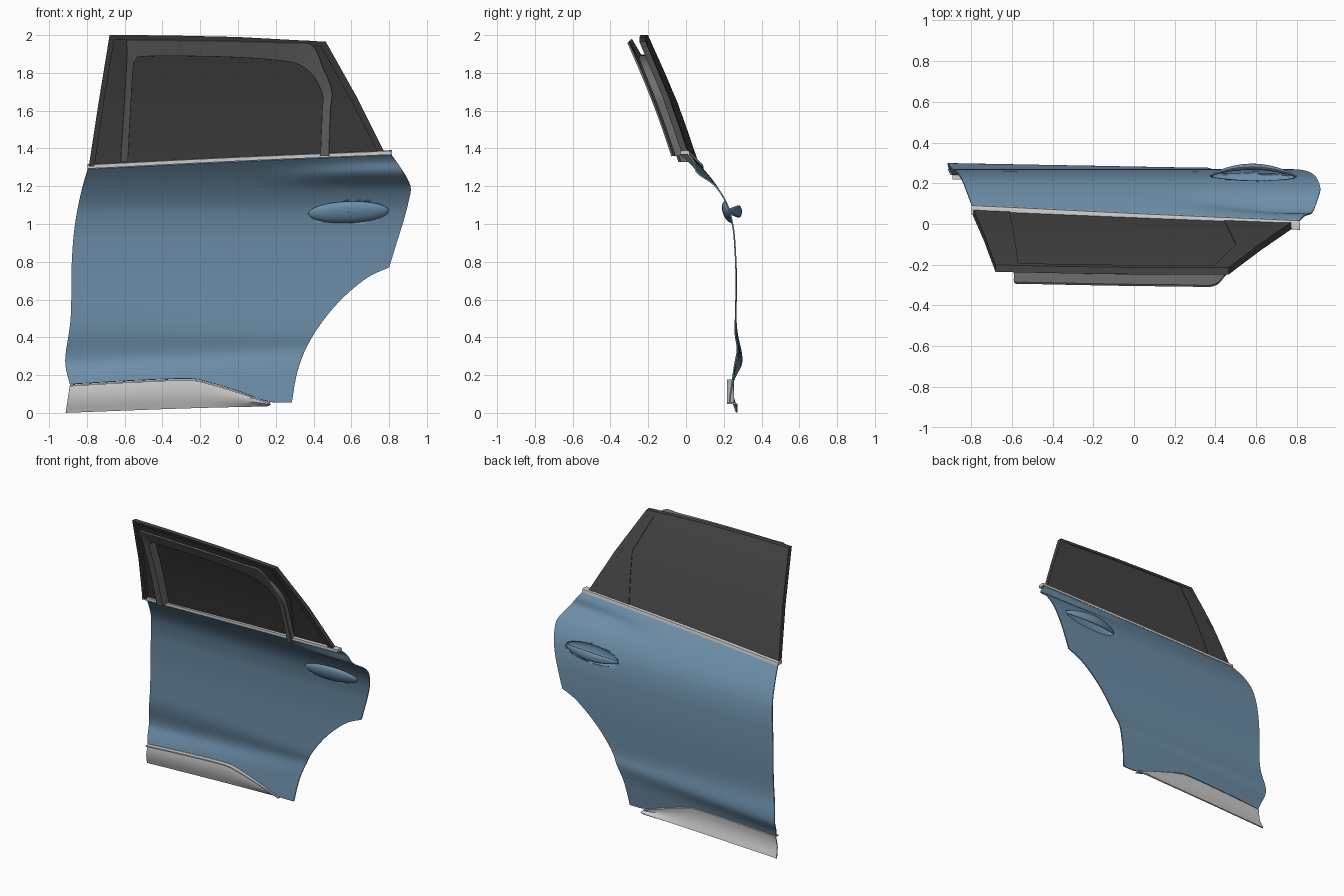
import bpy, bmesh, math
from mathutils import Vector

if "Cube" in bpy.data.objects:
    bpy.data.objects.remove(bpy.data.objects["Cube"])


def material(name, c):
    m = bpy.data.materials.new(name)
    m.diffuse_color = (*c, 1)
    m.use_nodes = True
    m.node_tree.nodes["Principled BSDF"].inputs["Base Color"].default_value = m.diffuse_color
    return m


BLUE = material("blue_paint", (0.15, 0.27, 0.39))
BLACK = material("dark_glass", (0.06, 0.06, 0.06))
DARK = material("dark_grey", (0.16, 0.16, 0.16))


def spline(pts, k=6):
    """Catmull-Rom curve, k samples per segment."""
    p = [Vector(q) for q in pts]
    p = [2 * p[0] - p[1]] + p + [2 * p[-1] - p[-2]]
    out = []
    for i in range(1, len(p) - 2):
        a, b, c, d = p[i - 1:i + 3]
        for j in range(k):
            t = j / k
            out.append(0.5 * (2 * b + (c - a) * t + (2 * a - 5 * b + 4 * c - d) * t * t
                              + (3 * b - a - 3 * c + d) * t ** 3))
    return out + [p[-2]]


def resample(pts, n):
    """n + 1 points evenly spaced along a polyline."""
    acc = [0]
    for a, b in zip(pts, pts[1:]):
        acc.append(acc[-1] + (b - a).length)
    out, i = [], 0
    for j in range(n + 1):
        s = acc[-1] * j / n
        while i < len(pts) - 2 and acc[i + 1] < s:
            i += 1
        out.append(pts[i].lerp(pts[i + 1], min(1, (s - acc[i]) / (acc[i + 1] - acc[i]))))
    return out


def loft(name, rows, mat=None, closed=False, thick=0, offset=1):
    """Skin a list of rows; closed rows become capped tubes, open ones may be thickened."""
    bm = bmesh.new()
    vs = [[bm.verts.new(p) for p in r] for r in rows]
    n = len(rows[0])
    for a, b in zip(vs, vs[1:]):
        for i in range(n if closed else n - 1):
            j = (i + 1) % n
            bm.faces.new((a[i], a[j], b[j], b[i]))
    if closed:
        bm.faces.new(vs[0])
        bm.faces.new(vs[-1])
        bmesh.ops.recalc_face_normals(bm, faces=bm.faces)
    me = bpy.data.meshes.new(name)
    bm.to_mesh(me)
    bm.free()
    ob = bpy.data.objects.new(name, me)
    bpy.context.collection.objects.link(ob)
    if mat:
        me.materials.append(mat)
    bpy.ops.object.select_all(action='DESELECT')
    bpy.context.view_layer.objects.active = ob
    ob.select_set(True)
    if thick:
        m = ob.modifiers.new("thickness", 'SOLIDIFY')
        m.thickness, m.offset = thick, offset
        bpy.ops.object.modifier_apply(modifier=m.name)
    bpy.ops.object.shade_smooth_by_angle(angle=math.radians(35))
    return ob


# Door skin shape: y as a function of x and z
PROFILE = spline([(0, .228), (.1, .24), (.2, .254), (.3, .262), (.45, .265), (.7, .27), (.9, .262),
                  (1.0, .25), (1.1, .223), (1.2, .165), (1.3, .085), (1.4, -.015)])


def skin(x, z):
    for a, b in zip(PROFILE, PROFILE[1:]):
        if z <= b.x:
            break
    y = a.y + (b.y - a.y) * (z - a.x) / (b.x - a.x)
    t = min(1, max(0, (x + .9) / 1.2))                 # lower ridge
    d = z - (.27 + .07 * t)
    w = (.13 - .08 * t) if d > 0 else .07
    y += .038 * (1 - .65 * t) * math.exp(-(d / w) ** 2)
    s = min(1, max(0, (x - .05) / .75))                # shoulder hollow
    s = s * s * (3 - 2 * s)
    return y - .045 * s * math.exp(-((z - 1.255 - .02 * s) / .045) ** 2)


# Door panel: patch blended between four edge curves
NU, NV = 84, 72
left = resample(spline([(-.89, .15), (-.915, .28), (-.886, .5), (-.88, .8), (-.863, 1), (-.83, 1.17),
                        (-.795, 1.295)]), NV)
arch = resample(spline([(.285, .055), (.31, .2), (.35, .32), (.41, .43), (.5, .55), (.6, .65), (.7, .725),
                        (.8, .77)]), 42)
rear = resample(spline([(.8, .77), (.84, .9), (.88, 1.03), (.905, 1.13), (.915, 1.19), (.897, 1.24),
                        (.86, 1.3), (.81, 1.37)]), NV - 42)
right = arch + rear[1:]
bottom = resample(spline([(-.89, .15), (-.55, .17), (-.27, .18), (-.17, .165), (0, .115), (.16, .06),
                          (.285, .055)]), NU)
top = resample(spline([(-.795, 1.295), (0, 1.335), (.81, 1.37)]), NU)
rows = []
for j in range(NV + 1):
    v, row = j / NV, []
    for i in range(NU + 1):
        u = i / NU
        p = (bottom[i].lerp(top[i], v) + left[j].lerp(right[j], u)
             - bottom[0].lerp(bottom[-1], u).lerp(top[0].lerp(top[-1], u), v))
        row.append((p.x, skin(p.x, p.y), p.y))
    rows.append(row)
door = loft("door_panel", rows, BLUE, thick=.008)

# Handle opening
CX, CZ, HN = .585, 1.062, 48


def lens(a, r=1):
    dx = .215 * r * math.cos(a)
    return CX + dx, CZ + .035 * dx + .058 * r * math.sin(a)


angles = [2 * math.pi * i / HN for i in range(HN)]
cutter = loft("handle_cutter", [[(lens(a, .985)[0], y, lens(a, .985)[1]) for a in angles] for y in (.1, .4)],
              closed=True)
cutter.hide_render = True
bpy.context.view_layer.objects.active = door
m = door.modifiers.new("handle_hole", 'BOOLEAN')
m.object, m.operation, m.solver = cutter, 'DIFFERENCE', 'EXACT'
bpy.ops.object.modifier_apply(modifier=m.name)
bpy.data.objects.remove(cutter)

# Handle cup and pull bar
cup = []
for k in range(13):
    r = max(.01, math.sin(math.pi / 2 * k / 12))
    cup.append([(x, skin(x, z) - .042 * math.sqrt(max(0, 1 - r * r)), z)
                for x, z in (lens(a, r) for a in angles + angles[:1])])
loft("handle_cup", cup, BLUE)
bar = []
for i in range(33):
    t = i / 32
    s = math.sin(math.pi * t) ** .7
    x = CX - .21 + .42 * t
    z = CZ + .035 * (x - CX) + .004
    y = skin(x, z) - .004 + .05 * s
    bar.append([(x, y + (.004 + .011 * s) * math.cos(a), z + (.008 + .024 * s) * math.sin(a))
                for a in (2 * math.pi * q / 16 for q in range(16))])
loft("door_handle", bar, BLUE, closed=True)

# Belt trim strip
belt = []
for p in resample(spline([(-.797, 1.305), (0, 1.345), (.815, 1.379)]), 40):
    y = skin(p.x, p.y)
    belt.append([(p.x, y + a, p.y + b) for a, b in
                 ((.014, -.012), (.010, .008), (-.002, .012), (-.035, .008), (-.035, -.012))])
loft("belt_trim", belt, closed=True)

# Sill cladding under the door
edge = resample(spline([(-.89, .148), (-.55, .168), (-.27, .178), (-.17, .163), (0, .113), (.17, .055)]), 40)
low = resample(spline([(-.912, .003), (-.4, .022), (.12, .04), (.17, .05)]), 40)
sill = []
for t, y in ((0, .272), (.2, .262), (.45, .25), (.75, .249), (.97, .253), (1, .25), (1, .218)):
    sill.append([(p.x, y, p.y) for p in (a.lerp(b, t) for a, b in zip(low, edge))])
loft("sill_cladding", sill, thick=.008)


# Window surface
def win(p, off=0):
    t = (p.y - 1.31) / .69
    return (p.x, .07 - .27 * t - .025 * (p.x + .79) + .015 * math.sin(math.pi * t) + off, p.y)


def pane(name, a, b, off=0):
    a, b = ([Vector(q) for q in c] for c in (a, b))
    a, b = ([c[i].lerp(c[i + 1], j / 8) for i in range(2) for j in range(8)] + [c[2]] for c in (a, b))
    loft(name, [[win(p.lerp(q, i / 8), off) for i in range(9)] for p, q in zip(a, b)], BLACK, thick=.01)


front_edge = [(-.79, 1.305), (-.737, 1.65), (-.68, 2)]
front_seam = [(-.61, 1.31), (-.588, 1.65), (-.567, 1.997)]
rear_seam = [(.44, 1.36), (.5, 1.7), (.385, 1.97)]
rear_edge = [(.775, 1.38), (.63, 1.67), (.465, 1.963)]
pane("front_pillar_cover", front_edge, front_seam)
pane("window_glass", front_seam, rear_seam, -.004)
pane("rear_quarter_pane", rear_seam, rear_edge)

# Dark edge rim around the window
outer = [(-.79, 1.305), (-.737, 1.65), (-.68, 2), (-.4, 1.999), (0, 1.99), (.465, 1.965), (.63, 1.67),
         (.775, 1.38)]
inner = [(-.76, 1.305), (-.709, 1.65), (-.655, 1.975), (-.4, 1.974), (0, 1.965), (.44, 1.94), (.595, 1.66),
         (.74, 1.38)]
rim = [[win(a, .002), win(a, -.032), win(b, -.032), win(b, .002)]
       for a, b in zip(map(Vector, outer), map(Vector, inner))]
loft("window_rim", rim, BLACK, closed=True)

# Inner window channel standing off the glass
outer = [(-.622, 1.33), (-.602, 1.65), (-.588, 1.9), (-.583, 1.972), (-.5, 1.974), (-.1, 1.97), (.25, 1.96),
         (.39, 1.95), (.45, 1.83), (.497, 1.71), (.49, 1.6), (.482, 1.36)]
inner = [(-.588, 1.33), (-.573, 1.6), (-.56, 1.82), (-.545, 1.868), (-.49, 1.892), (-.1, 1.89), (.2, 1.872),
         (.33, 1.845), (.41, 1.775), (.452, 1.68), (.45, 1.6), (.44, 1.36)]
channel = [[win(b, -.01), win(b, -.082), win(a, -.095)] for a, b in zip(spline(outer, 4), spline(inner, 4))]
loft("window_channel", channel, DARK, thick=.01, offset=0)
